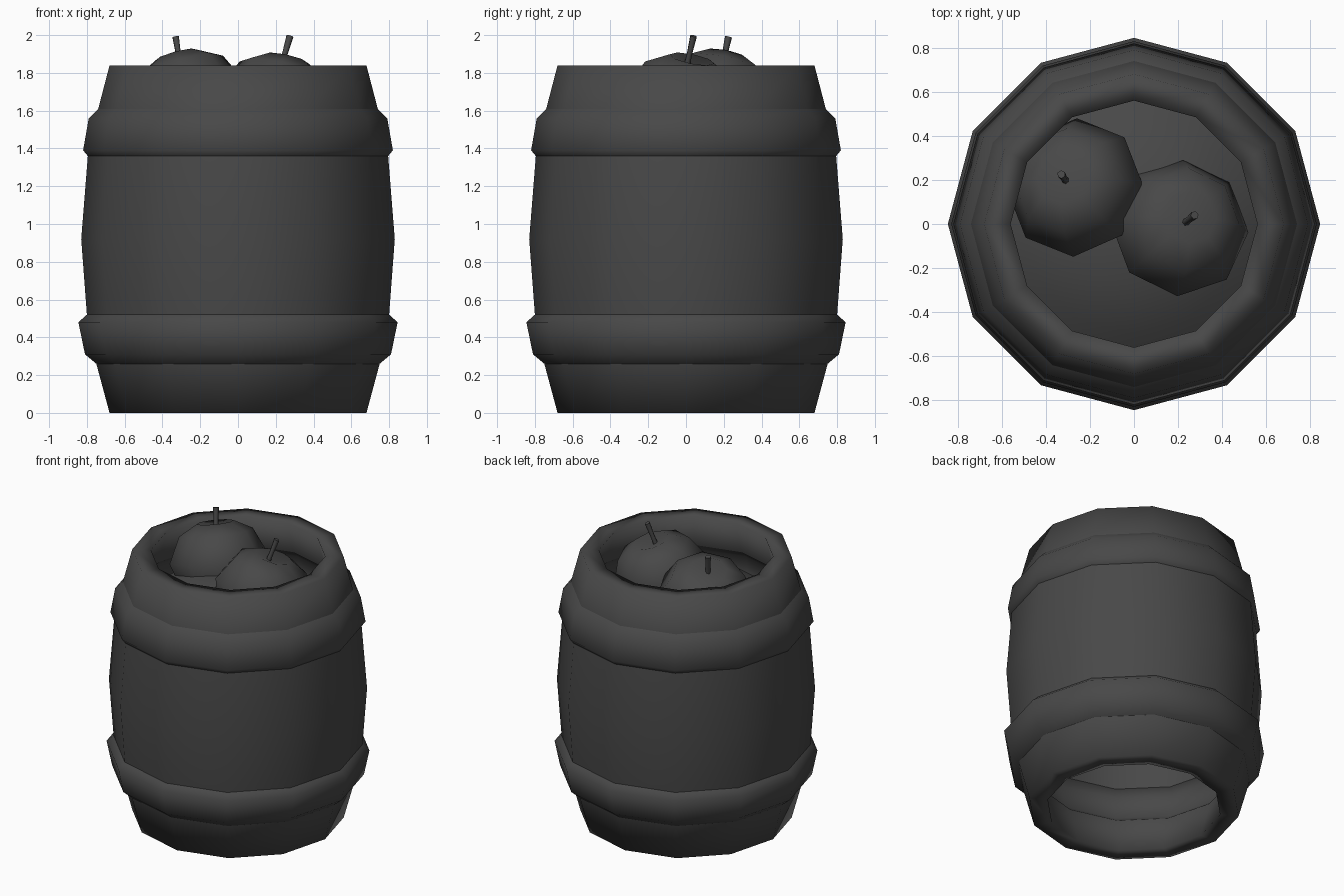
import bpy, bmesh, math
from mathutils import Vector, Matrix

if "Cube" in bpy.data.objects:
    bpy.data.objects.remove(bpy.data.objects["Cube"])

dark = bpy.data.materials.new("dark_grey")
dark.diffuse_color = (0.065, 0.065, 0.065, 1)
dark.use_nodes = True
dark.node_tree.nodes["Principled BSDF"].inputs["Base Color"].default_value = dark.diffuse_color


def lathe(name, profile, sides, closed=False, matrix=None, sharp=()):
    """Revolve (radius, z) points around z; zero radius points become poles.
    Rings whose z is listed in sharp keep a hard edge."""
    bm = bmesh.new()
    rings = []
    for r, z in profile:
        n = 1 if r == 0 else sides
        rings.append([bm.verts.new((r * math.cos(2 * math.pi * i / sides),
                                    r * math.sin(2 * math.pi * i / sides), z))
                      for i in range(n)])
    pairs = list(zip(rings, rings[1:]))
    if closed:
        pairs.append((rings[-1], rings[0]))
    for a, b in pairs:
        for i in range(sides):
            j = (i + 1) % sides
            quad = [a[i % len(a)], a[j % len(a)], b[j % len(b)], b[i % len(b)]]
            bm.faces.new(list(dict.fromkeys(quad))).smooth = True
    bmesh.ops.recalc_face_normals(bm, faces=bm.faces)
    for e in bm.edges:
        if any(all(abs(v.co.z - z) < 1e-4 for v in e.verts) for z in sharp):
            e.smooth = False
    mesh = bpy.data.meshes.new(name)
    bm.to_mesh(mesh)
    bm.free()
    mesh.materials.append(dark)
    obj = bpy.data.objects.new(name, mesh)
    bpy.context.collection.objects.link(obj)
    if matrix:
        obj.matrix_world = matrix
    return obj


# Barrel: open shell with two raised bands, walls of constant thickness
outer = [(0.68, 0), (0.75, 0.26), (0.81, 0.31), (0.845, 0.48), (0.80, 0.52),
         (0.83, 0.92), (0.795, 1.36), (0.82, 1.39), (0.79, 1.56),
         (0.74, 1.61), (0.68, 1.84)]
wall = 0.12
inner = [(r - wall, z) for r, z in reversed(outer)]
lathe("barrel", outer + inner, 12, closed=True, sharp=(0.26, 0.52, 1.36, 1.61))

# Filling: domed heap the fruit sits in
lathe("filling", [(0.66, 1.45), (0.5, 1.57), (0.28, 1.66), (0, 1.69)], 12)

# Fruit: dimpled, eight-sided, each leaning a little, with a stem
fruit = [(0, 0.23), (0.12, 0.265), (0.24, 0.20), (0.32, 0.03),
         (0.25, -0.16), (0.11, -0.26), (0, -0.23)]


def add_fruit(label, centre, lean, stem_base, stem_tip, spin):
    tilt = Vector((0, 0, 1)).rotation_difference(Vector((*lean, 1)))
    m = (Matrix.Translation(centre) @ tilt.to_matrix().to_4x4()
         @ Matrix.Rotation(math.radians(spin), 4, 'Z'))
    lathe(label, fruit, 8, matrix=m)
    base, tip = Vector(stem_base), Vector(stem_tip)
    axis = tip - base
    m = (Matrix.Translation(base)
         @ axis.to_track_quat('Z', 'Y').to_matrix().to_4x4())
    h = axis.length
    lathe(label + "_stem", [(0, 0), (0.018, 0), (0.015, h * 0.5),
                            (0.019, h), (0, h)], 6, matrix=m, sharp=(0, h))


add_fruit("left_fruit", (-0.26, 0.16, 1.64), (-0.27, 0.2),
          (-0.305, 0.19, 1.83), (-0.33, 0.225, 1.99), 0)
add_fruit("right_fruit", (0.2, -0.02, 1.62), (0.22, 0.2),
          (0.225, 0.0, 1.82), (0.275, 0.04, 1.995), -3)
